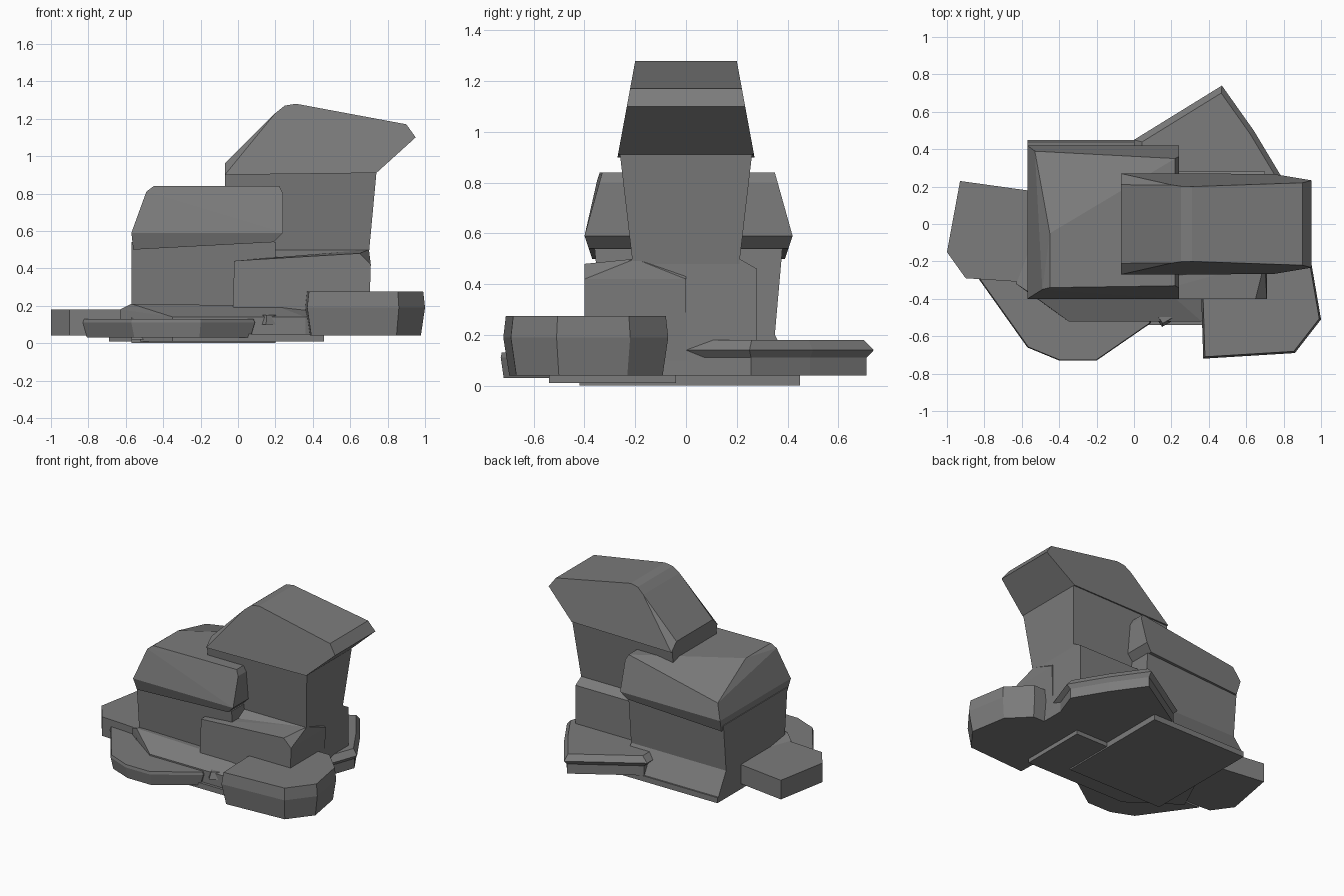
import bpy
import bmesh
from mathutils import Vector

default_cube = bpy.data.objects.get("Cube")
if default_cube:
    bpy.data.objects.remove(default_cube)

grey_stone = bpy.data.materials.new("grey_stone")
grey_stone.use_nodes = True
grey = (.2, .2, .2, 1)
grey_stone.diffuse_color = grey
grey_stone.node_tree.nodes["Principled BSDF"].inputs["Base Color"].default_value = grey


def rock(name, points):
    """Faceted convex stone wrapped around its corner points."""
    bm = bmesh.new()
    for point in points:
        bm.verts.new(point)
    hull = bmesh.ops.convex_hull(bm, input=bm.verts)
    leftover = set(hull["geom_interior"] + hull["geom_unused"])
    loose = [item for item in leftover if isinstance(item, bmesh.types.BMVert)]
    bmesh.ops.delete(bm, geom=loose, context='VERTS')
    bmesh.ops.dissolve_limit(bm, angle_limit=.02, verts=bm.verts, edges=bm.edges)
    bmesh.ops.recalc_face_normals(bm, faces=bm.faces)
    mesh = bpy.data.meshes.new(name)
    bm.to_mesh(mesh)
    bm.free()
    mesh.materials.append(grey_stone)
    stone = bpy.data.objects.new(name, mesh)
    bpy.context.collection.objects.link(stone)


def block(name, profile, low, high, middle=0, extra=()):
    """Stone from a front profile whose half depth runs from low to high with height."""
    heights = [z for x, z in profile]
    bottom, top = min(heights), max(heights)
    points = list(extra)
    for x, z in profile:
        half = low + (high - low) * (z - bottom) / (top - bottom)
        points += [(x, middle - half, z), (x, middle + half, z)]
    rock(name, points)


def box_profile(left, right, bottom, top):
    return [(left, bottom), (right, bottom), (right, top), (left, top)]


def slab(name, outline, bottom, top, widest=None, top_scale=1, bottom_scale=1):
    """Stone from a plan outline, drawn in above and below its widest level."""
    plan = [Vector(corner) for corner in outline]
    centre = sum(plan, Vector((0, 0))) / len(plan)
    layers = [(bottom, bottom_scale), (top, top_scale)]
    if widest is not None:
        layers.append((widest, 1))
    points = []
    for z, scale in layers:
        for corner in plan:
            x, y = centre + (corner - centre) * scale
            points.append((x, y, z))
    rock(name, points)


# Overhanging stone at the top, its back end narrower than its underside
cap_profile = [(-.07, .9), (.2, 1.23), (.25, 1.27), (.31, 1.28),
               (.9, 1.17), (.95, 1.1), (.74, .91)]
cap_end = [(-.07, side, .96) for side in (-.21, .21)]
block("cap_stone", cap_profile, low=.27, high=.2, extra=cap_end)

# Pillar narrowing below the cap, with a wider foot and a sloping collar
pillar_profile = [(0, .48), (.7, .48), (.74, .91), (-.07, .91), (-.07, .8)]
block("pillar", pillar_profile, low=.21, high=.26)
block("pillar_collar", box_profile(0, .7, .46, .5), low=.28, high=.21)
block("pillar_foot", box_profile(0, .7, .04, .46), low=.28, high=.28)

# Shoulder stone with a bevelled back corner and an undercut lip
shoulder_profile = [(-.57, .59), (-.53, .7), (.22, .84), (.24, .8), (.24, .59)]
front_ridge = [(-.49, -.35, .81), (-.45, -.34, .84), (-.45, -.05, .84)]
block("shoulder_stone", shoulder_profile, low=.41, high=.34, middle=.01, extra=front_ridge)
lip_profile = [(-.56, .5), (.19, .54), (.24, .59), (-.57, .59)]
block("shoulder_lip", lip_profile, low=.38, high=.41, middle=.01)

# Wall under the shoulder and its flared foot
block("shoulder_wall", box_profile(-.57, .2, .2, .54), low=.34, high=.37, middle=.01)
block("shoulder_foot", box_profile(-.57, .2, .02, .2), low=.44, high=.34, middle=.01)

# Step leaning against the front of the pillar
step_profile = [(-.03, .1), (-.02, .44), (.65, .48), (.71, .42), (.7, .1)]
block("front_step", step_profile, low=.2, high=.2, middle=-.2, extra=[(.7, -.2, .5)])

# Low stones scattered around the foot
boulder_outline = [(.36, -.4), (.37, -.72), (.86, -.69), (1, -.51),
                   (.95, -.22), (.8, -.07), (.42, -.07)]
slab("front_left_boulder", boulder_outline, bottom=.04, top=.275, widest=.19,
     top_scale=.97, bottom_scale=.93)

right_outline = [(-.93, .23), (-.5, .17), (-.45, -.32), (-.9, -.29), (-1, -.15)]
slab("right_slab", right_outline, bottom=.04, top=.18)

front_outline = [(-.84, -.28), (-.57, -.66), (-.4, -.73), (-.2, -.73),
                 (.09, -.53), (.1, -.28)]
slab("front_right_slab", front_outline, bottom=.03, top=.13, widest=.11,
     top_scale=.98, bottom_scale=.94)

back_outline = [(0, .45), (.47, .74), (.64, .5), (.79, .25), (.7, 0), (0, .1)]
slab("back_slab", back_outline, bottom=.11, top=.18, widest=.14,
     top_scale=.9, bottom_scale=.93)
slab("back_slab_foot", back_outline, bottom=.04, top=.13,
     top_scale=.93, bottom_scale=.93)

# Sloping ledge across the front
ledge_outline = [(-.63, -.32), (-.35, -.52), (.36, -.52), (.7, -.39), (.7, .25), (-.57, .1)]
ledge_crest = [(-.63, -.32, .18), (-.57, -.36, .21), (.2, -.38, .2)]
rock("front_ledge", ledge_crest + [(x, y, z) for x, y in ledge_outline for z in (.04, .14)])

# Pebble wedged against the ledge
slab("pebble", [(.1, -.48), (.15, -.55), (.22, -.51), (.18, -.4)], bottom=.1, top=.15,
     top_scale=.7)

# Ground plates
block("ground_plate", box_profile(-.57, .2, 0, .04), low=.435, high=.435, middle=.015)
front_plate_outline = [(-.69, -.3), (-.35, -.54), (.46, -.54), (.46, -.04), (-.57, -.04)]
slab("front_ground_plate", front_plate_outline, bottom=.01, top=.05)
